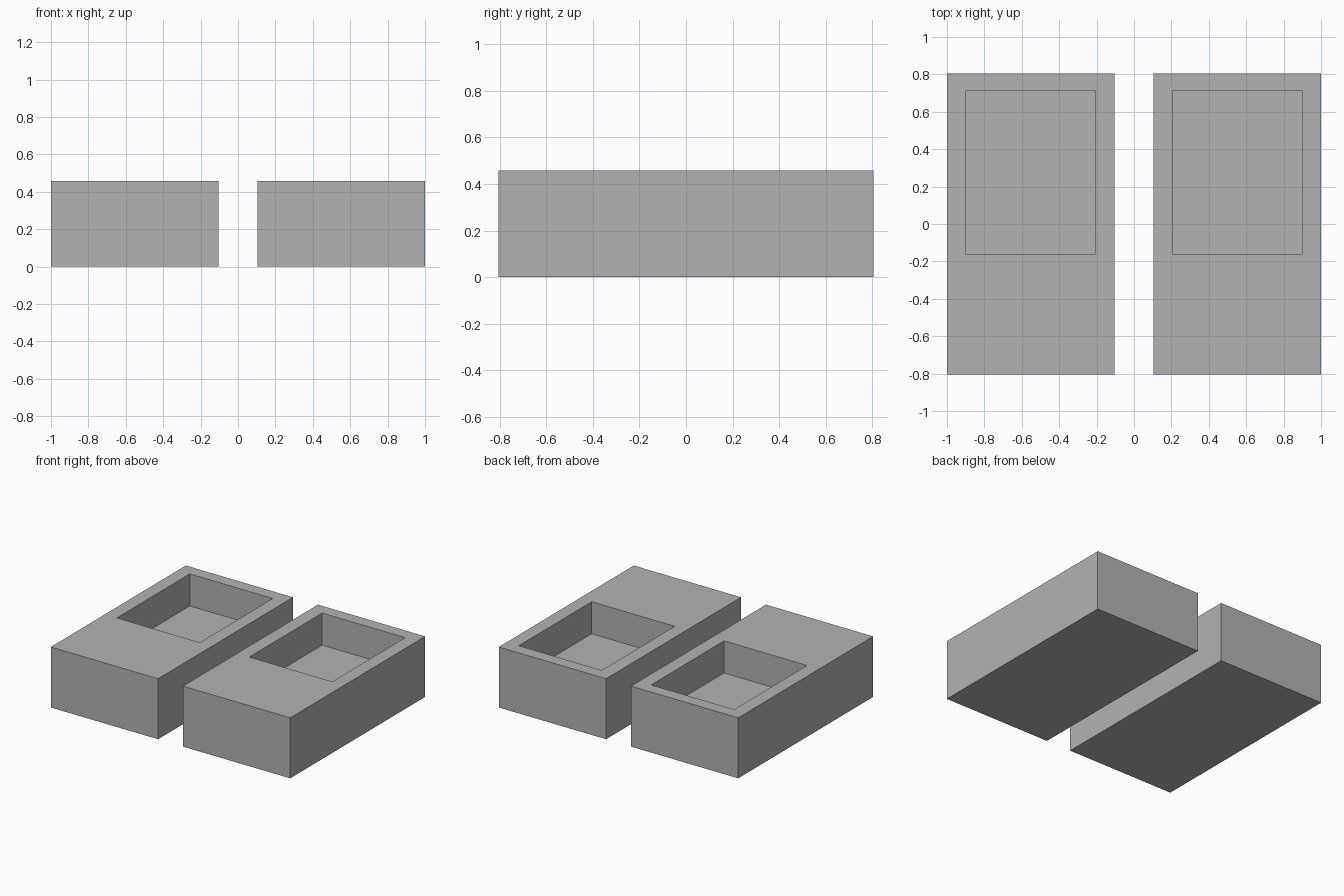
import bpy
import bmesh

if "Cube" in bpy.data.objects:
    bpy.data.objects.remove(bpy.data.objects["Cube"], do_unlink=True)

HEIGHT, FLOOR = 0.457, 0.215

# Single grey material
grey = bpy.data.materials.new("plain_grey")
grey.use_nodes = True
colour = (0.45, 0.45, 0.45, 1)
grey.diffuse_color = colour
grey.node_tree.nodes["Principled BSDF"].inputs["Base Color"].default_value = colour


def rectangle(bm, x0, x1, y0, y1, z):
    return [bm.verts.new((x, y, z)) for x, y in ((x0, y0), (x1, y0), (x1, y1), (x0, y1))]


def bridge(bm, lower, upper):
    for i in range(4):
        j = (i + 1) % 4
        bm.faces.new((lower[i], lower[j], upper[j], upper[i]))


def pocketed_block(name, side):
    """Rectangular block with an open pocket sunk into the rear of its top."""
    bm = bmesh.new()
    outer = sorted((side * 0.104, side * 1.0))
    inner = sorted((side * 0.206, side * 0.9))
    base = rectangle(bm, *outer, -0.805, 0.805, 0)
    top = rectangle(bm, *outer, -0.805, 0.805, HEIGHT)
    rim = rectangle(bm, *inner, -0.16, 0.71, HEIGHT)
    floor = rectangle(bm, *inner, -0.16, 0.71, FLOOR)
    # Outer walls, top border, pocket walls, then the two closing faces
    for lower, upper in ((base, top), (top, rim), (rim, floor)):
        bridge(bm, lower, upper)
    bm.faces.new(base[::-1])
    bm.faces.new(floor)
    bmesh.ops.recalc_face_normals(bm, faces=bm.faces)
    mesh = bpy.data.meshes.new(name)
    bm.to_mesh(mesh)
    bm.free()
    mesh.materials.append(grey)
    bpy.context.collection.objects.link(bpy.data.objects.new(name, mesh))


pocketed_block("left_block", 1)
pocketed_block("right_block", -1)
